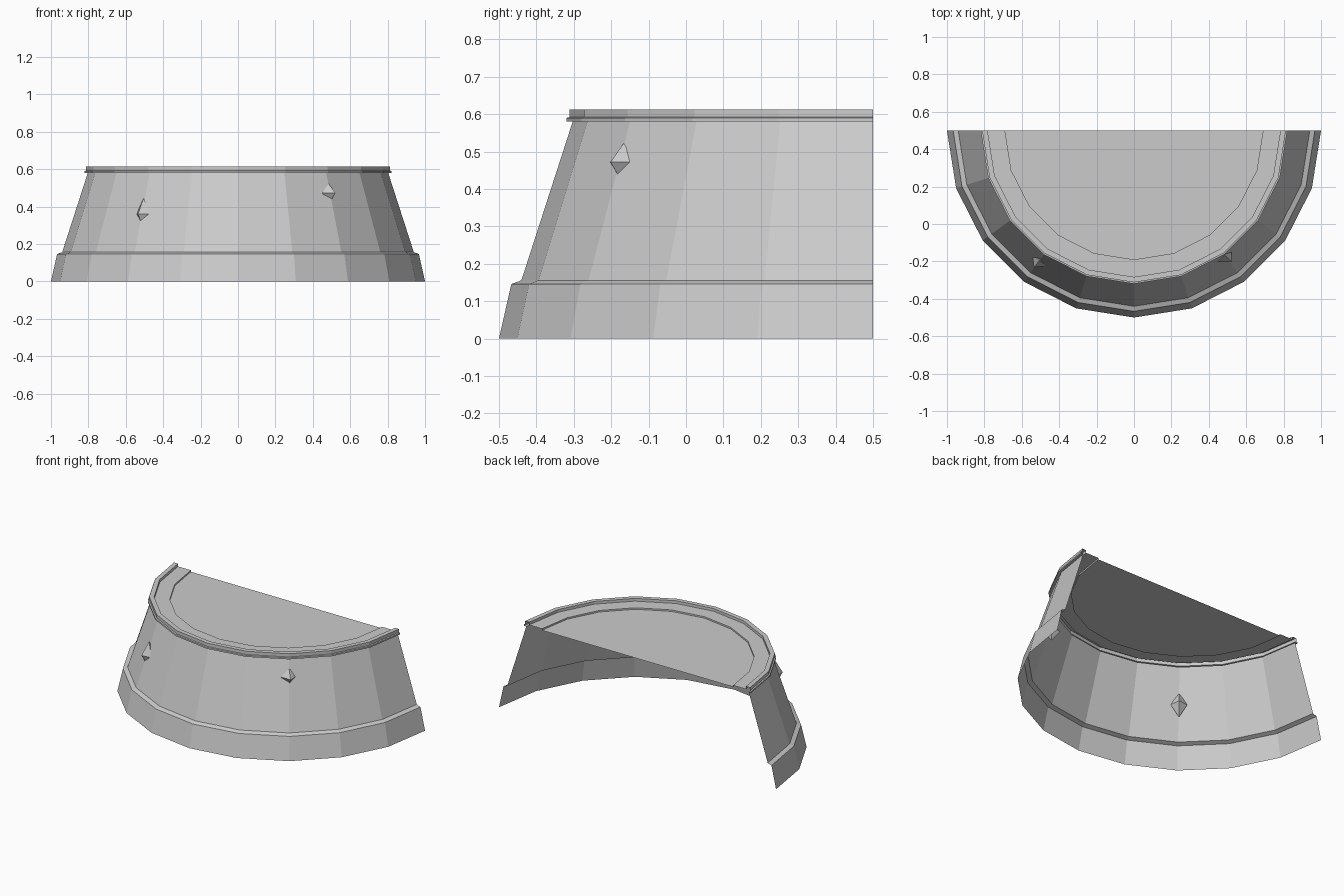
import bpy, bmesh
from math import pi, cos, sin
from mathutils import Vector

if "Cube" in bpy.data.objects:
    bpy.data.objects.remove(bpy.data.objects["Cube"])

CENTRE_Y = 0.5      # the half-round is swept about the middle of its open back
SEGMENTS = 10


def finish(bm, name):
    mesh = bpy.data.meshes.new(name)
    bm.to_mesh(mesh)
    bm.free()
    obj = bpy.data.objects.new(name, mesh)
    bpy.context.collection.objects.link(obj)
    return obj


def half_sweep(name, profile, fill_inside=False):
    """Sweep a (radius, z) profile through a half turn around the front."""
    bm = bmesh.new()
    rings = []
    for r, z in profile:
        ring = []
        for i in range(SEGMENTS + 1):
            a = pi + pi * i / SEGMENTS
            ring.append(bm.verts.new((r * cos(a), CENTRE_Y + r * sin(a), z)))
        rings.append(ring)
    for low, high in zip(rings, rings[1:]):
        for i in range(SEGMENTS):
            bm.faces.new((low[i], low[i + 1], high[i + 1], high[i]))
    if fill_inside:
        bm.faces.new(rings[-1])
    return finish(bm, name)


def stud(name, x, y, z, size, turn):
    """Small pointed eight-sided stone poking through the wall."""
    bm = bmesh.new()
    w, h_up, h_down = size
    sides = [bm.verts.new((x + w * cos(turn + i * pi / 2),
                           y + w * sin(turn + i * pi / 2), z)) for i in range(4)]
    top = bm.verts.new((x, y, z + h_up))
    bottom = bm.verts.new((x, y, z - h_down))
    for i in range(4):
        a, b = sides[i], sides[(i + 1) % 4]
        bm.faces.new((a, b, top))
        bm.faces.new((b, a, bottom))
    return finish(bm, name)


# Plinth with its sloping ledge
half_sweep("plinth", [(1.0, 0), (0.967, 0.146), (0.94, 0.156)])

# Leaning main wall
half_sweep("wall", [(0.94, 0.156), (0.803, 0.58)])

# Lip, raised rim, walkway and slightly sunken floor
half_sweep("rim_and_floor",
           [(0.803, 0.58), (0.82, 0.58), (0.82, 0.59), (0.812, 0.592),
            (0.812, 0.613), (0.783, 0.613), (0.783, 0.595),
            (0.69, 0.595), (0.69, 0.585)], fill_inside=True)

# Two pointed stones in the wall
stud("left_stud", -0.505, -0.195, 0.36, (0.048, 0.085, 0.085), 0.9)
stud("right_stud", 0.485, -0.167, 0.472, (0.05, 0.05, 0.06), 0.8)
